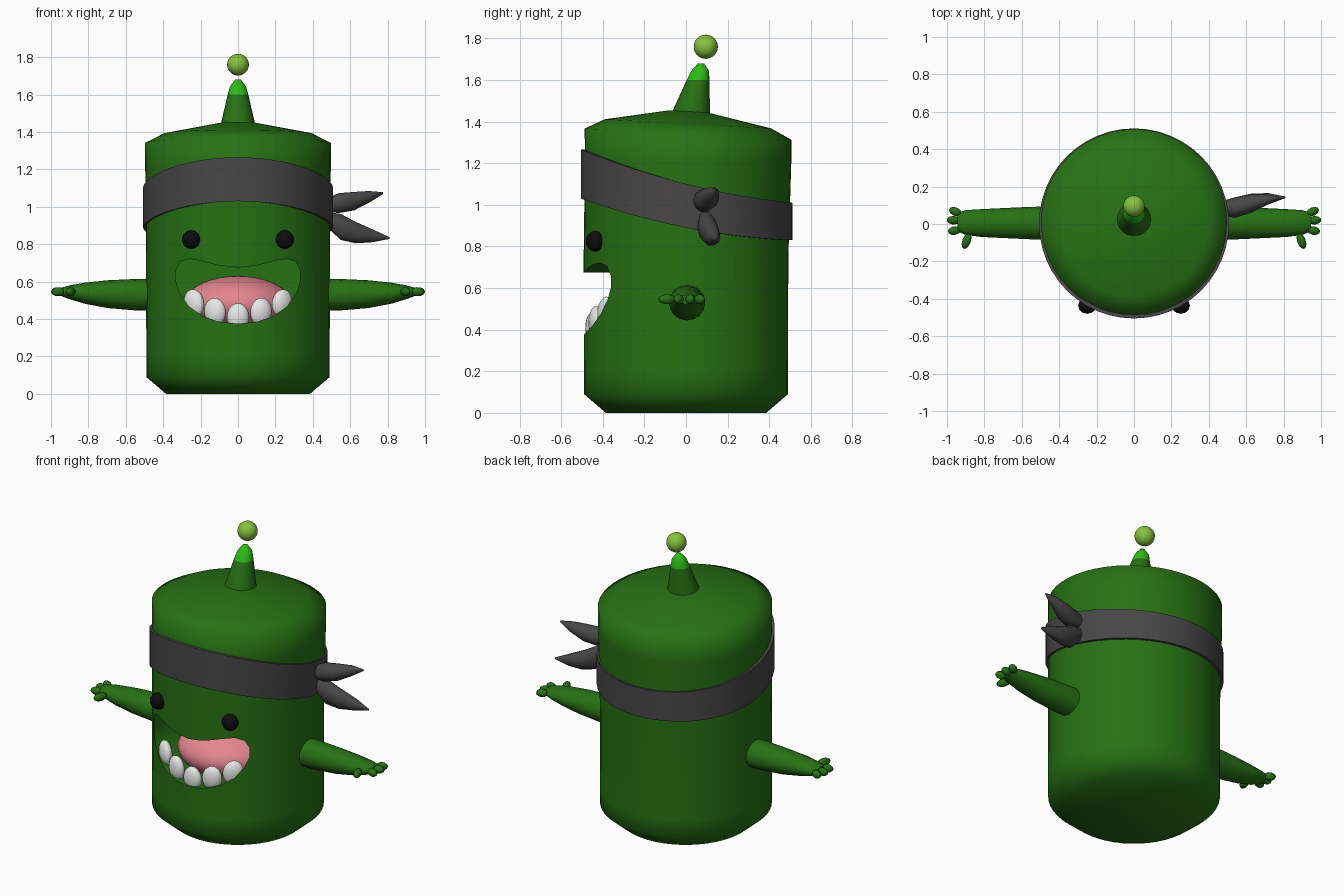
import bpy, bmesh
from math import sin, cos, pi, asin, radians
from mathutils import Matrix, Vector

if "Cube" in bpy.data.objects:
    bpy.data.objects.remove(bpy.data.objects["Cube"])


def material(name, r, g, b):
    m = bpy.data.materials.new(name)
    m.use_nodes = True
    m.diffuse_color = (r, g, b, 1)
    bsdf = next(n for n in m.node_tree.nodes if n.type == 'BSDF_PRINCIPLED')
    bsdf.inputs["Base Color"].default_value = (r, g, b, 1)
    return m


GREEN = material("dark green", 0.02, 0.165, 0.007)
TIP = material("bright green", 0.028, 0.5, 0.008)
LIME = material("lime", 0.24, 0.54, 0.05)
CLOTH = material("charcoal cloth", 0.065, 0.062, 0.062)
PINK = material("pink", 0.78, 0.24, 0.28)
WHITE = material("tooth white", 0.85, 0.85, 0.85)
BLACK = material("black", 0.004, 0.004, 0.005)


def smooth(ob, angle):
    bpy.ops.object.select_all(action='DESELECT')
    ob.select_set(True)
    bpy.context.view_layer.objects.active = ob
    bpy.ops.object.shade_smooth_by_angle(angle=radians(angle))


def finish(name, bm, mats, angle=60):
    bmesh.ops.recalc_face_normals(bm, faces=bm.faces)
    me = bpy.data.meshes.new(name)
    bm.to_mesh(me)
    bm.free()
    for m in mats:
        me.materials.append(m)
    ob = bpy.data.objects.new(name, me)
    bpy.context.collection.objects.link(ob)
    if angle:
        smooth(ob, angle)
    return ob


def bridge(bm, rings, capped=True):
    n = len(rings[0])
    for a, b in zip(rings, rings[1:]):
        for i in range(n):
            j = (i + 1) % n
            bm.faces.new((a[i], a[j], b[j], b[i]))
    if capped:
        bm.faces.new(rings[0])
        bm.faces.new(rings[-1])


def loft(name, axis, sections, mats, sides=16, side=1, angle=60):
    """Elliptical sections (x, y, z, radius a, radius b) strung along an axis."""
    bm = bmesh.new()
    rings = []
    for x, y, z, a, b in sections:
        ring = []
        for i in range(sides):
            t = 2 * pi * i / sides
            u, v = a * cos(t), b * sin(t)
            off = (0, u, v) if axis == 'x' else (u, v, 0)
            ring.append(bm.verts.new((side * (x + off[0]), y + off[1], z + off[2])))
        rings.append(ring)
    bridge(bm, rings)
    return finish(name, bm, mats, angle)


def ball(name, centre, radii, mat, turn=None, seg=16):
    bm = bmesh.new()
    bmesh.ops.create_uvsphere(bm, u_segments=seg, v_segments=max(6, seg * 5 // 8), radius=1)
    m = Matrix.Translation(centre) @ (turn or Matrix()) @ Matrix.Diagonal((*radii, 1))
    bm.transform(m)
    return finish(name, bm, [mat])


# Barrel body, with its top sloping down to the back
profile = [(0.385, 0), (0.49, 0.09), (0.49, 0.2), (0.492, 0.75), (0.496, 1.2),
           (0.497, 1.34), (0.4, 1.39), (0.09, 1.45)]
body = loft("body", 'z', [(0, 0.01 * (z > 1), z, r, r) for r, z in profile],
            [GREEN], sides=48, angle=0)
for v in body.data.vertices:
    if v.co.z > 1.3:
        v.co.z -= 0.055 * v.co.y

# Mouth opening cut into the body
half = [(0, 0.675), (0.1, 0.686), (0.2, 0.712), (0.265, 0.722), (0.31, 0.706), (0.332, 0.66),
        (0.332, 0.6), (0.312, 0.54), (0.265, 0.47), (0.19, 0.415), (0.1, 0.385), (0, 0.375)]
outline = half + [(-x, z) for x, z in half[-2:0:-1]]
bm = bmesh.new()
bridge(bm, [[bm.verts.new((x, y, z)) for x, z in outline] for y in (-0.7, 0.15)])
cutter = finish("mouth_cutter", bm, [GREEN], 0)
cutter.hide_render = True
cut = body.modifiers.new("mouth", 'BOOLEAN')
cut.operation = 'DIFFERENCE'
cut.solver = 'EXACT'
cut.object = cutter
bpy.context.view_layer.objects.active = body
bpy.ops.object.modifier_apply(modifier=cut.name)
bpy.data.objects.remove(cutter)
smooth(body, 70)

# Tongue and lower teeth
ball("tongue", (0, -0.1, 0.48), (0.29, 0.28, 0.15), PINK, seg=32)
for i, (x, z, lean) in enumerate([(-0.235, 0.485, -14), (-0.123, 0.438, -6), (0, 0.41, 0),
                                  (0.123, 0.438, 6), (0.235, 0.485, 14)]):
    a = asin(x / 0.45)
    turn = Matrix.Rotation(a, 4, 'Z') @ Matrix.Rotation(radians(lean), 4, 'Y')
    ball(f"tooth_{i + 1}", (x, -0.45 * cos(a), z), (0.06, 0.034, 0.075), WHITE, turn)

# Horn with a bright tip, and the ball floating above it
horn = loft("horn", 'z', [(0, 0.022, 1.41, 0.096, 0.096), (0, 0.025, 1.45, 0.09, 0.09),
                          (0, 0.058, 1.6, 0.055, 0.055), (0, 0.068, 1.645, 0.042, 0.042),
                          (0, 0.072, 1.68, 0.015, 0.015)], [GREEN, TIP], sides=20)
for p in horn.data.polygons:
    p.material_index = int(p.center.z > 1.6)
ball("floating_ball", (0, 0.095, 1.76), (0.058,) * 3, LIME, seg=24)

# Tilted headband
bm = bmesh.new()
rings = [[], [], [], []]
for i in range(48):
    c, s = cos(2 * pi * i / 48), sin(2 * pi * i / 48)
    top = 1.10 - 0.1275 * s + 0.0375 * s * s
    low = 0.89 - 0.1 * s + 0.04 * s * s
    for ring, (r, z) in zip(rings, [(0.485, low), (0.508, low), (0.508, top), (0.485, top)]):
        ring.append(bm.verts.new((r * c, 0.003 + r * s, z)))
bridge(bm, rings + rings[:1], capped=False)
finish("headband", bm, [CLOTH], 50)

# Knot tails on the left of the headband
loft("upper_tail", 'x', [(0.48, 0.085, 1.01, 0.04, 0.04), (0.54, 0.088, 1.02, 0.055, 0.056),
                         (0.62, 0.108, 1.03, 0.05, 0.052), (0.7, 0.128, 1.053, 0.032, 0.033),
                         (0.775, 0.14, 1.073, 0.004, 0.005)], [CLOTH], sides=10)
loft("lower_tail", 'x', [(0.48, 0.09, 0.93, 0.03, 0.045), (0.55, 0.1, 0.892, 0.045, 0.073),
                         (0.63, 0.118, 0.862, 0.045, 0.06), (0.72, 0.135, 0.845, 0.03, 0.036),
                         (0.81, 0.143, 0.833, 0.004, 0.005)], [CLOTH], sides=10)

# Eyes, arms and fingers on both sides
arm = [(0.44, 0.005, 0.53, 0.088, 0.086), (0.55, 0.005, 0.53, 0.087, 0.084),
       (0.7, 0.005, 0.533, 0.08, 0.074), (0.82, 0.005, 0.538, 0.074, 0.056),
       (0.9, 0.008, 0.543, 0.066, 0.037), (0.945, 0.01, 0.545, 0.05, 0.022)]
fingers = [("finger_1", 0.955, 0.066, 25), ("finger_2", 0.965, 0.02, 5),
           ("finger_3", 0.96, -0.035, -12), ("thumb", 0.895, -0.09, -70)]
for side, label in ((1, "left"), (-1, "right")):
    ball(f"{label}_eye", (side * 0.25, -0.436, 0.825), (0.05, 0.045, 0.05), BLACK, seg=12)
    loft(f"{label}_arm", 'x', arm, [GREEN], side=side)
    for name, x, y, deg in fingers:
        turn = Matrix.Rotation(radians(side * deg), 4, 'Z')
        ball(f"{label}_{name}", (side * x, y, 0.546), (0.036 if name != "thumb" else 0.046, 0.023, 0.024),
             GREEN, turn, seg=10)
